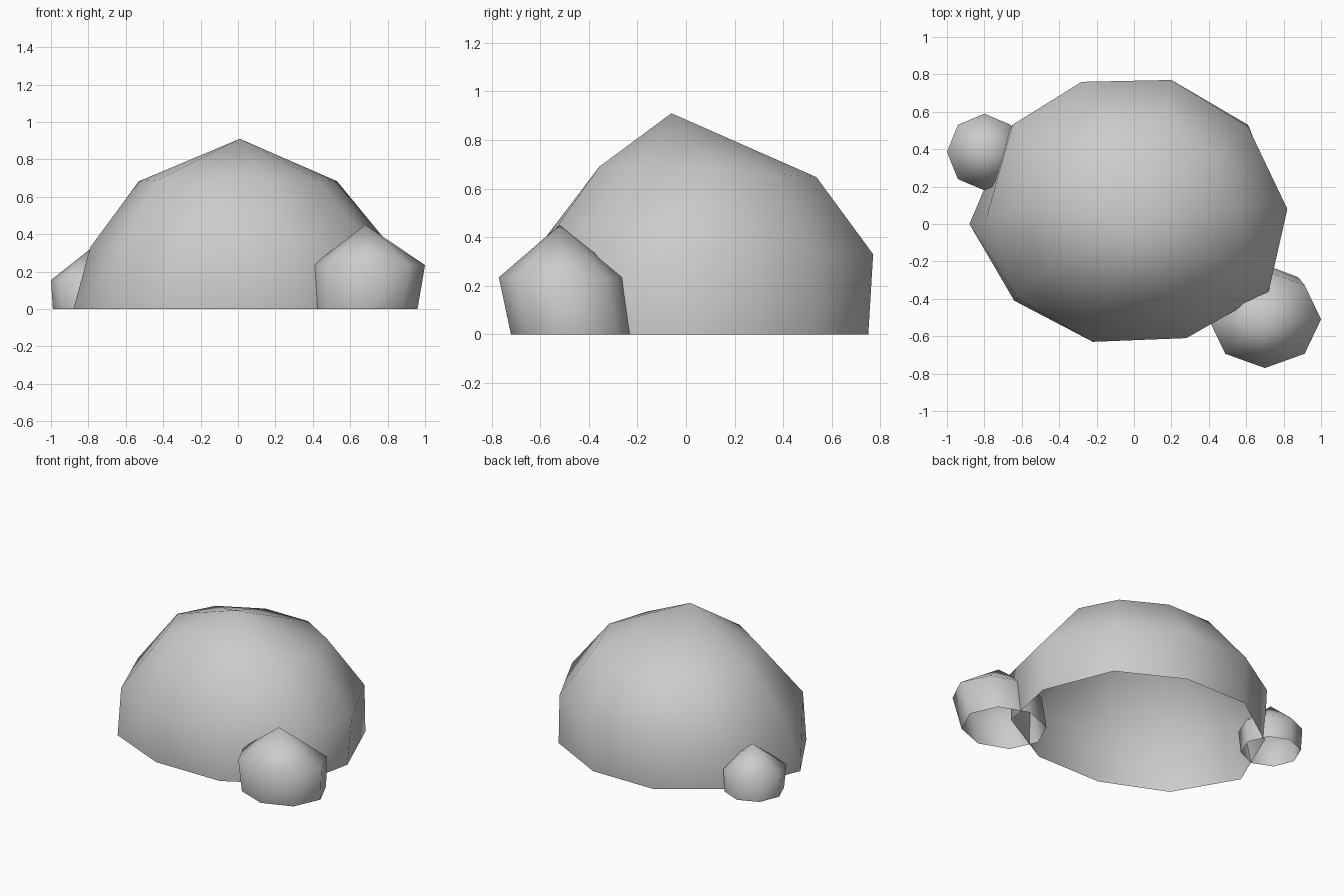
import bpy
import bmesh
from math import cos, sin, tau

default_cube = bpy.data.objects.get("Cube")
if default_cube:
    bpy.data.objects.remove(default_cube, do_unlink=True)

# Single stone colour
stone = bpy.data.materials.new("stone_grey")
stone.use_nodes = True
grey = (0.6, 0.6, 0.6, 1)
stone.diffuse_color = grey
stone.node_tree.nodes["Principled BSDF"].inputs["Base Color"].default_value = grey


def ellipse(center_x, center_y, radius_x, radius_y, height, sides):
    """Ring of points around an ellipse, counter-clockwise from +x."""
    angles = [tau * i / sides for i in range(sides)]
    return [(center_x + radius_x * cos(a), center_y + radius_y * sin(a), height)
            for a in angles]


def outline(points, height):
    """Ring from an irregular outline at one height."""
    return [(x, y, height) for x, y in points]


def make_rock(name, rings, apex):
    """Join rings from the ground up, close with a peak, leave the base open."""
    bm = bmesh.new()
    loops = [[bm.verts.new(point) for point in ring] for ring in rings]
    peak = bm.verts.new(apex)
    sides = len(loops[0])
    for i in range(sides):
        j = (i + 1) % sides
        for lower, upper in zip(loops, loops[1:]):
            bm.faces.new((lower[i], lower[j], upper[j], upper[i]))
        bm.faces.new((loops[-1][i], loops[-1][j], peak))
    for face in bm.faces:
        face.smooth = True
    mesh = bpy.data.meshes.new(name)
    bm.to_mesh(mesh)
    bm.free()
    mesh.materials.append(stone)
    rock = bpy.data.objects.new(name, mesh)
    bpy.context.collection.objects.link(rock)
    return rock


# Large boulder: uneven ten-sided base and shoulder, rounder crown
base_outline = [(.80, .06), (.61, .53), (.19, .75), (-.28, .75), (-.68, .47),
                (-.88, 0), (-.64, -.41), (-.21, -.6), (.28, -.6), (.71, -.36)]
shoulder_outline = [(.82, .08), (.61, .52), (.2, .77), (-.28, .76), (-.65, .53),
                    (-.79, .03), (-.62, -.4), (-.22, -.63), (.28, -.61), (.72, -.36)]
# The crown dips slightly toward the back
crown = [(x, y, z - max(0, y) * .08)
         for x, y, z in ellipse(0, .09, .53, .47, .69, 10)]
make_rock("large_boulder",
          [outline(base_outline, 0), outline(shoulder_outline, .33), crown],
          (.01, -.06, .91))

# Small stone at the front
make_rock("front_small_stone",
          [ellipse(.68, -.465, .28, .255, 0, 8),
           ellipse(.7, -.51, .3, .26, .235, 8)],
          (.68, -.52, .45))

# Smallest stone at the back
make_rock("back_small_stone",
          [ellipse(-.8, .39, .19, .19, 0, 8),
           ellipse(-.8, .385, .2, .205, .155, 8)],
          (-.79, .4, .32))
